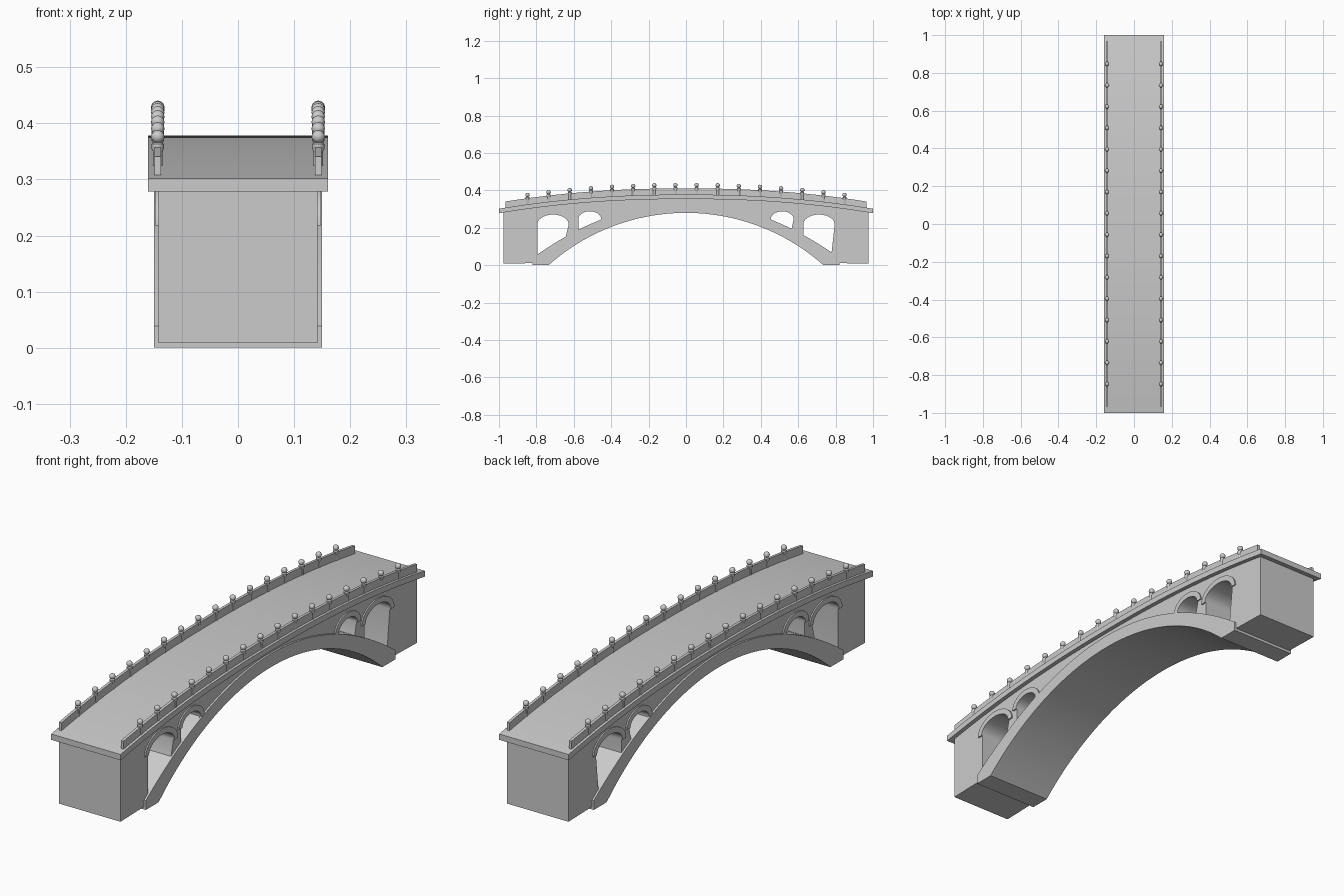
import bpy, bmesh, math

if "Cube" in bpy.data.objects:
    bpy.data.objects.remove(bpy.data.objects["Cube"])

N = 48


def deck_z(y):
    return 0.378 - 0.076 * abs(y) ** 2.2


def extrados(y):
    return 0.335 - 0.44 * y * y


def intrados(y):
    r = 1.105
    return 0.28 - (r - math.sqrt(r * r - y * y))


def line(f, a, b, n=N, off=0.0):
    """Sample f between a and b as (y, z) points."""
    ys = [a + (b - a) * i / n for i in range(n + 1)]
    return [(y, f(y) + off) for y in ys]


def smooth(ob):
    bpy.ops.object.select_all(action='DESELECT')
    ob.select_set(True)
    bpy.context.view_layer.objects.active = ob
    bpy.ops.object.shade_smooth_by_angle(angle=math.radians(30))


def extrude(name, loops, half, x=0.0):
    """Extrude side-view (y, z) loops along x; extra loops are holes."""
    cu = bpy.data.curves.new(name, 'CURVE')
    cu.dimensions = '2D'
    cu.fill_mode = 'BOTH'
    cu.extrude = half
    for pts in loops:
        sp = cu.splines.new('POLY')
        sp.points.add(len(pts) - 1)
        for p, (y, z) in zip(sp.points, pts):
            p.co = (y, z, 0, 1)
        sp.use_cyclic_u = True
    ob = bpy.data.objects.new(name, cu)
    ob.rotation_euler = (math.pi / 2, 0, math.pi / 2)
    ob.location.x = x
    bpy.context.collection.objects.link(ob)
    bpy.ops.object.select_all(action='DESELECT')
    ob.select_set(True)
    bpy.context.view_layer.objects.active = ob
    bpy.ops.object.convert(target='MESH')
    ob = bpy.context.view_layer.objects.active
    bm = bmesh.new()
    bm.from_mesh(ob.data)
    bmesh.ops.remove_doubles(bm, verts=bm.verts, dist=1e-5)
    bmesh.ops.recalc_face_normals(bm, faces=bm.faces)
    bm.to_mesh(ob.data)
    bm.free()
    smooth(ob)
    return ob


def half_ellipse(c, w, z, h, n=20):
    return [(c + w * math.cos(math.pi * i / n), z + h * math.sin(math.pi * i / n))
            for i in range(n + 1)]


# Spandrel openings: centre, half width, springing height, rise
OPENINGS = [(s * c, w, z, h) for s in (-1, 1)
            for c, w, z, h in ((0.711, 0.084, 0.218, 0.053),
                               (0.5145, 0.0615, 0.247, 0.041))]

# Abutments and spandrel walls
outline = [(-0.975, 0.008)]
outline += line(lambda y: 0.31 - 0.46 * y * y, -0.805, 0.805)
outline += [(0.975, 0.008)]
outline += line(deck_z, 0.975, -0.975, off=-0.012)
holes = [half_ellipse(c, w, z, h) + line(extrados, c - w, c + w, 10, -0.003)[:-1]
         for c, w, z, h in OPENINGS]
extrude("spandrel_walls", [outline] + holes, 0.142)

# Main arch ring
ring = [(-0.82, 0.0)] + line(intrados, -0.735, 0.735) + [(0.82, 0.0)]
ring += line(extrados, 0.82, -0.82)
extrude("main_arch", [ring], 0.15)

# Hood mouldings over the small openings
for c, w, z, h in OPENINGS:
    hood = half_ellipse(c, w + 0.023, z, h + 0.023) + half_ellipse(c, w, z, h)[::-1]
    for s in (-1, 1):
        extrude("opening_hood", [hood], 0.004, s * 0.1435)

# Deck slab
extrude("deck", [line(deck_z, -1, 1) + line(deck_z, 1, -1, off=-0.024)], 0.16)

# Parapets
for s in (-1, 1):
    extrude("parapet", [line(deck_z, -0.965, 0.965, off=-0.004)
                        + line(deck_z, 0.965, -0.965, off=0.033)], 0.006, s * 0.143)

# Turned parapet posts with ball finials
profile = [(0, -0.004), (0.0085, -0.004), (0.0085, 0.024), (0.011, 0.030),
           (0.011, 0.038), (0.006, 0.041)]
profile += [(0.012 * math.sin(a), 0.051 - 0.0115 * math.cos(a))
            for a in (math.pi * i / 8 for i in range(1, 9))]
bm = bmesh.new()
vs = [bm.verts.new((r, 0, z)) for r, z in profile]
es = [bm.edges.new(p) for p in zip(vs, vs[1:])]
bmesh.ops.spin(bm, geom=vs + es, axis=(0, 0, 1), cent=(0, 0, 0),
               steps=14, angle=2 * math.pi)
bmesh.ops.remove_doubles(bm, verts=bm.verts, dist=1e-5)
bmesh.ops.recalc_face_normals(bm, faces=bm.faces)
post_mesh = bpy.data.meshes.new("parapet_post")
bm.to_mesh(post_mesh)
bm.free()
for s in (-1, 1):
    for i in range(16):
        y = (i - 7.5) * 0.113
        ob = bpy.data.objects.new("parapet_post", post_mesh)
        ob.location = (s * 0.143, y, deck_z(y))
        bpy.context.collection.objects.link(ob)
smooth(ob)
